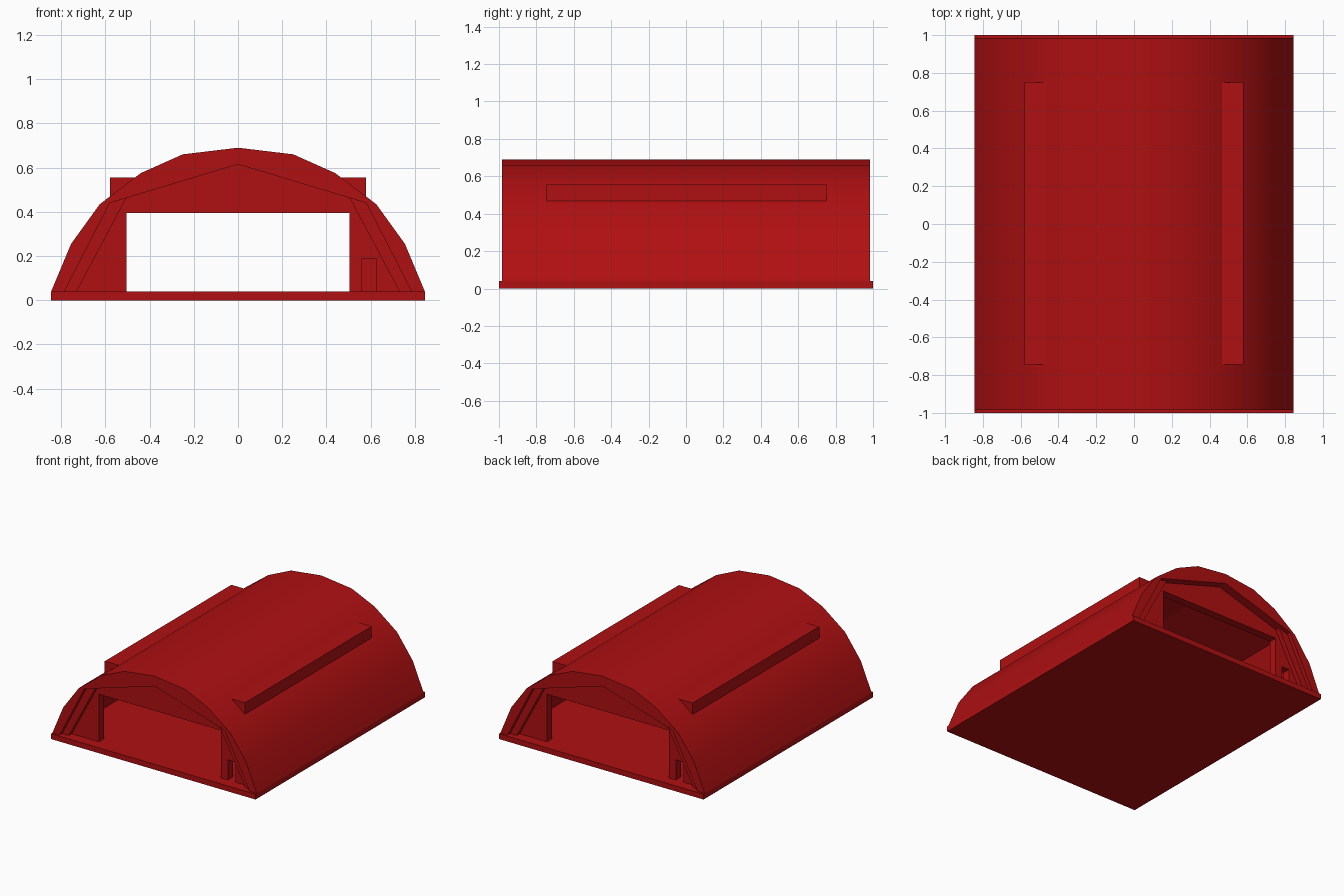
import bpy, bmesh, math
from mathutils import Matrix

cube = bpy.data.objects.get("Cube")
if cube:
    bpy.data.objects.remove(cube, do_unlink=True)

red = bpy.data.materials.new("barn red")
red.use_nodes = True
RED = (0.43, 0.005, 0.006, 1)
red.diffuse_color = RED
red.node_tree.nodes["Principled BSDF"].inputs["Base Color"].default_value = RED


def prism(name, outline, y0, y1, turn=False, smooth=False):
    """Extrude an x-z outline from y0 to y1; turn spins it to the rear end."""
    bm = bmesh.new()
    face = bm.faces.new([bm.verts.new((x, y0, z)) for x, z in outline])
    new = bmesh.ops.extrude_face_region(bm, geom=[face])["geom"]
    moved = [v for v in new if isinstance(v, bmesh.types.BMVert)]
    bmesh.ops.translate(bm, verts=moved, vec=(0, y1 - y0, 0))
    if turn:
        bmesh.ops.transform(bm, matrix=Matrix.Rotation(math.pi, 4, "Z"), verts=bm.verts)
    bmesh.ops.recalc_face_normals(bm, faces=bm.faces)
    mesh = bpy.data.meshes.new(name)
    bm.to_mesh(mesh)
    bm.free()
    mesh.materials.append(red)
    obj = bpy.data.objects.new(name, mesh)
    bpy.context.collection.objects.link(obj)
    if smooth:
        bpy.ops.object.select_all(action="DESELECT")
        obj.select_set(True)
        bpy.context.view_layer.objects.active = obj
        bpy.ops.object.shade_smooth_by_angle(angle=math.radians(25))
    return obj


def mirror(points):
    return [(-x, z) for x, z in points]


FLOOR = 0.04
W = 0.845

# Floor slab
prism("floor_slab", [(-W, 0), (W, 0), (W, FLOOR), (-W, FLOOR)], -1, 1)

# Arched roof shell, with a straight-sided tunnel inside
outer = [(W, FLOOR), (0.755, 0.255), (0.625, 0.435), (0.44, 0.575), (0.25, 0.66)]
inner = [(0.785, FLOOR), (0.58, 0.44)]
arch = outer + [(0, 0.69)] + mirror(outer)[::-1]
tunnel = mirror(inner) + [(0, 0.615)] + inner[::-1]
prism("roof_shell", arch + tunnel, -0.985, 0.985, smooth=True)

# End walls with a wide gateway and a small side door, notched from below
gate = [(0.505, FLOOR), (0.505, 0.395), (-0.505, 0.395), (-0.505, FLOOR)]
door = [(0.625, FLOOR), (0.625, 0.19), (0.56, 0.19), (0.56, FLOOR)]
post = [(0.785, FLOOR), (0.58, 0.44), (0.505, 0.463), (0.73, FLOOR)]
for end, turn in (("front", False), ("back", True)):
    prism(end + "_wall", tunnel + door + gate, -0.92, -0.86, turn)
    # Sloping posts inside the arch
    for side, shape in (("left", post), ("right", mirror(post))):
        prism(f"{end}_{side}_post", shape, -0.955, -0.92, turn)

# Long ridge boxes along both sides of the roof
box = [(0.58, 0.467), (0.58, 0.555), (0.46, 0.555), (0.46, 0.54)]
for side, shape in (("left", box), ("right", mirror(box))):
    prism(side + "_roof_box", shape, -0.745, 0.75)
